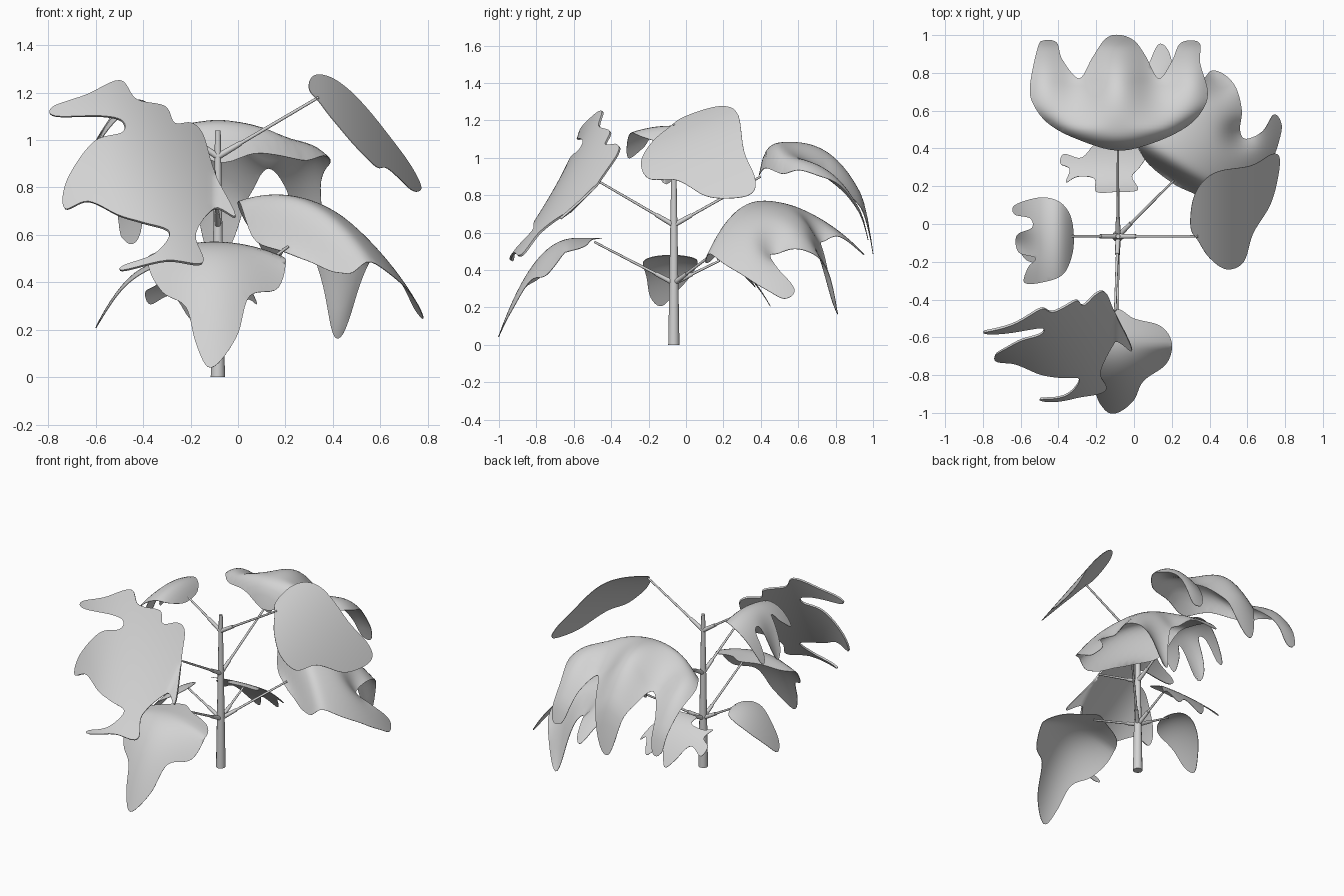
import bpy
import bmesh
from math import exp, sin, pi
from mathutils import Vector
from mathutils.geometry import delaunay_2d_cdt

cube = bpy.data.objects.get("Cube")
if cube:
    bpy.data.objects.remove(cube)

grey = bpy.data.materials.new("plant grey")
grey.use_nodes = True
colour = (0.65, 0.65, 0.65, 1)
grey.diffuse_color = colour
grey.node_tree.nodes["Principled BSDF"].inputs["Base Color"].default_value = colour

STEM_X, STEM_Y = -0.085, -0.065


def finish(name, bm):
    """Turn a bmesh into a smooth shaded object."""
    mesh = bpy.data.meshes.new(name)
    bm.to_mesh(mesh)
    bm.free()
    mesh.materials.append(grey)
    for face in mesh.polygons:
        face.use_smooth = True
    obj = bpy.data.objects.new(name, mesh)
    bpy.context.scene.collection.objects.link(obj)
    return obj


def tube(name, start, end, thick, thin):
    """Tapered rod between two points."""
    start, end = Vector(start), Vector(end)
    axis = end - start
    bm = bmesh.new()
    bmesh.ops.create_cone(bm, cap_ends=True, segments=12, radius1=thick,
                          radius2=thin, depth=axis.length)
    turn = axis.to_track_quat("Z", "Y")
    for vert in bm.verts:
        vert.co = turn @ vert.co + (start + end) / 2
    obj = finish(name, bm)
    for face in obj.data.polygons:
        face.use_smooth = len(face.vertices) == 4


def smooth_loop(points, steps=6):
    """Closed rounded curve through outline points given in hundredths."""
    pts = [Vector(p) / 100 for p in points]
    count = len(pts)
    loop = []
    for i in range(count):
        a, b, c, d = (pts[(i + k) % count] for k in (-1, 0, 1, 2))
        for s in range(steps):
            t = s / steps
            loop.append(b + (c - a) * t / 2
                        + (a * 2 - b * 5 + c * 4 - d) * t * t / 2
                        + (b * 3 - a - c * 3 + d) * t ** 3 / 2)
    return loop


def leaf(name, outline, bend, upright=False, thickness=0.003, cell=0.02):
    """Fill an outline with a fine mesh and bend it by a height rule."""
    loop = smooth_loop(outline)
    low = [min(p[k] for p in loop) for k in (0, 1)]
    high = [max(p[k] for p in loop) for k in (0, 1)]
    cols, rows = (int((high[k] - low[k]) / cell) for k in (0, 1))
    inner = [Vector((low[0] + i * cell, low[1] + j * cell))
             for i in range(1, cols + 1) for j in range(1, rows + 1)]
    verts, _, faces, *_ = delaunay_2d_cdt(
        loop + inner, [], [list(range(len(loop)))], 1, 0.0001)
    bm = bmesh.new()
    made = []
    for u, v in verts:
        w = bend(u, v)
        made.append(bm.verts.new((u, w, v) if upright else (u, v, w)))
    for face in faces:
        bm.faces.new([made[i] for i in face])
    loose = [v for v in bm.verts if not v.link_faces]
    bmesh.ops.delete(bm, geom=loose, context="VERTS")
    bmesh.ops.recalc_face_normals(bm, faces=bm.faces)
    for edge in bm.edges:
        edge.smooth = not edge.is_boundary
    obj = finish(name, bm)
    shell = obj.modifiers.new("thickness", "SOLIDIFY")
    shell.thickness = thickness
    shell.offset = 0


def dip(x, y, at, depth, spread):
    """Soft local drop around a point."""
    return depth * exp(-((x - at[0]) ** 2 + (y - at[1]) ** 2) / spread)


# Height rules of the leaves
def back_dome(x, y):
    dx = x - STEM_X
    rim = max(0, y - 0.39 - 0.9 * dx * dx)
    lip = max(0.06, 0.18 - 0.5 * dx * dx) * exp(-rim / 0.03)
    groove = sin(pi * dx / 0.42) ** 2 * min(1, max(0, (y - 0.5) / 0.25))
    return (1.085 - 3.4 * max(0, y - 0.5) ** 3 - 35 * max(0, y - 0.93) ** 2
            - 0.6 * dx * dx - 0.11 * groove - lip)


def back_left_dome(x, y):
    dx, dy = x - 0.15, y - 0.4
    rim = max(0, 0.52 * (x - 0.2) + 0.85 * (y - 0.22))
    return (0.77 - (0.95 + 0.5 * dx) * (dx * dx + dy * dy)
            - dip(x, y, (0.41, 0.82), 0.35, 0.01)
            - dip(x, y, (0.57, 0.48), 0.08, 0.006)
            - dip(x, y, (0.27, 0.72), 0.08, 0.006)
            - 0.21 * exp(-(rim / 0.06) ** 2))


def front_droop(x, y):
    fold = 0.75 + 12 * max(0, -y - 0.65)
    return (0.57 - 3.66 * max(0, -y - 0.58) ** 2.25
            - fold * (x + 0.1) ** 2)


def upper_left_slope(x, y):
    run = x - 0.32
    return 1.21 + 0.4 * y - 0.55 * run - 1.45 * run * abs(run)


def front_lobed_tilt(x, z):
    across = x + 0.55
    width = 0.45 if across > 0 else 0.65
    cup = max(0, 1 - (across / width) ** 2)
    return -0.46 - 0.22 * cup + (1.1 + x) * (z - 0.87)


def upper_right_cup(x, y):
    arch = 9 if x > -0.42 else 5
    return (1.17 - arch * (x + 0.42) ** 2 - 0.8 * (y + 0.08) ** 2
            - dip(x, y, (-0.63, -0.11), 0.1, 0.005))


def lower_right_droop(x, y):
    return 0.48 - 3.7 * (x + 0.33) ** 2 - (y + 0.08) ** 2


def back_small_droop(x, y):
    return 0.46 - 3.2 * (y - 0.17) ** 2 - 0.3 * (x - STEM_X) ** 2


# Leaves
leaf("back_lobed_leaf", [
    (-9, 39), (-30, 45), (-45, 53), (-53, 63), (-55, 73), (-51, 93),
    (-48, 97), (-41, 96), (-38, 87), (-29, 77), (-22, 88), (-15, 98),
    (-8, 100), (0, 97), (6, 89), (13, 77), (20, 86), (24, 95), (30, 97),
    (35, 95), (35, 85), (39, 70), (36, 60), (27, 51), (10, 43)], back_dome)
leaf("back_left_lobed_leaf", [
    (20, 22), (30, 17), (42, 12), (52, 11), (64, 20), (73, 34), (77, 45),
    (78, 53), (74, 58), (68, 49), (59, 45), (56, 50), (57, 60), (54, 72),
    (48, 79), (41, 81), (36, 76), (28, 72), (22, 80), (18, 92), (13, 95),
    (8, 85), (2, 70), (0, 50), (6, 34)], back_left_dome)
leaf("front_lower_leaf", [
    (-9, -45), (0, -50), (14, -54), (20, -63), (17, -74), (5, -83),
    (0, -93), (-7, -99), (-13, -100), (-18, -95), (-22, -87), (-32, -78),
    (-38, -66), (-33, -56), (-20, -50)], front_droop)
leaf("upper_left_leaf", [
    (30, -2), (31, 12), (36, 22), (45, 28), (62, 31), (73, 37), (77, 35),
    (76, 24), (72, 10), (63, -5), (58, -20), (49, -24), (40, -18),
    (34, -9)], upper_left_slope)
leaf("front_lobed_leaf", [
    (-78, 114), (-64, 119), (-50, 125), (-43, 117), (-31, 114), (-27, 107),
    (-20, 107), (-15, 102), (-10, 86), (-1, 68), (-10, 71), (-18, 60),
    (-15, 48), (-30, 49), (-48, 45), (-48, 47), (-35, 52), (-29, 61),
    (-40, 65), (-50, 68), (-63, 74), (-73, 71), (-72, 83), (-61, 99),
    (-49, 103), (-49, 108), (-58, 110), (-77, 110)],
    front_lobed_tilt, upright=True, thickness=0.012)
leaf("upper_right_lobed_leaf", [
    (-32, -6), (-34, 5), (-40, 12), (-50, 14), (-63, 10), (-63, 5),
    (-55, 3), (-54, -2), (-62, -6), (-61, -15), (-52, -18), (-56, -23),
    (-58, -31), (-49, -31), (-38, -27), (-33, -17)], upper_right_cup)
leaf("lower_right_leaf", [
    (-32, -7), (-35, 4), (-42, 6), (-50, 2), (-56, -5), (-60, -13),
    (-57, -19), (-50, -21), (-40, -23), (-34, -18)], lower_right_droop)
leaf("back_small_leaf", [
    (-9, 17), (-20, 17), (-21, 24), (-30, 25), (-36, 22), (-34, 29),
    (-39, 32), (-37, 37), (-28, 35), (-21, 42), (-15, 45), (-9, 39),
    (0, 43), (4, 37), (8, 38), (3, 30), (-1, 25), (2, 18)], back_small_droop)

# Stem
tube("stem", (STEM_X, STEM_Y, 0), (STEM_X, STEM_Y, 1.04), 0.03, 0.012)

# Stalks, each with a thicker sheath at the stem
stalks = {
    "front_lower": (0.33, (STEM_X, -0.49, 0.55)),
    "lower_right": (0.33, (-0.33, -0.065, 0.47)),
    "back_left": (0.33, (0.21, 0.23, 0.55)),
    "back_small": (0.33, (STEM_X, 0.18, 0.45)),
    "front_lobed": (0.64, (-0.1, -0.46, 0.87)),
    "back_lobed": (0.64, (STEM_X, 0.4, 0.9)),
    "upper_left": (0.93, (0.34, STEM_Y, 1.18)),
    "upper_right": (0.93, (-0.34, STEM_Y, 1.1)),
}
for name, (height, tip) in stalks.items():
    root, tip = Vector((STEM_X, STEM_Y, height)), Vector(tip)
    tube(name + "_stalk", root, tip, 0.008, 0.006)
    tube(name + "_sheath", root, root + (tip - root).normalized() * 0.11,
         0.014, 0.011)
